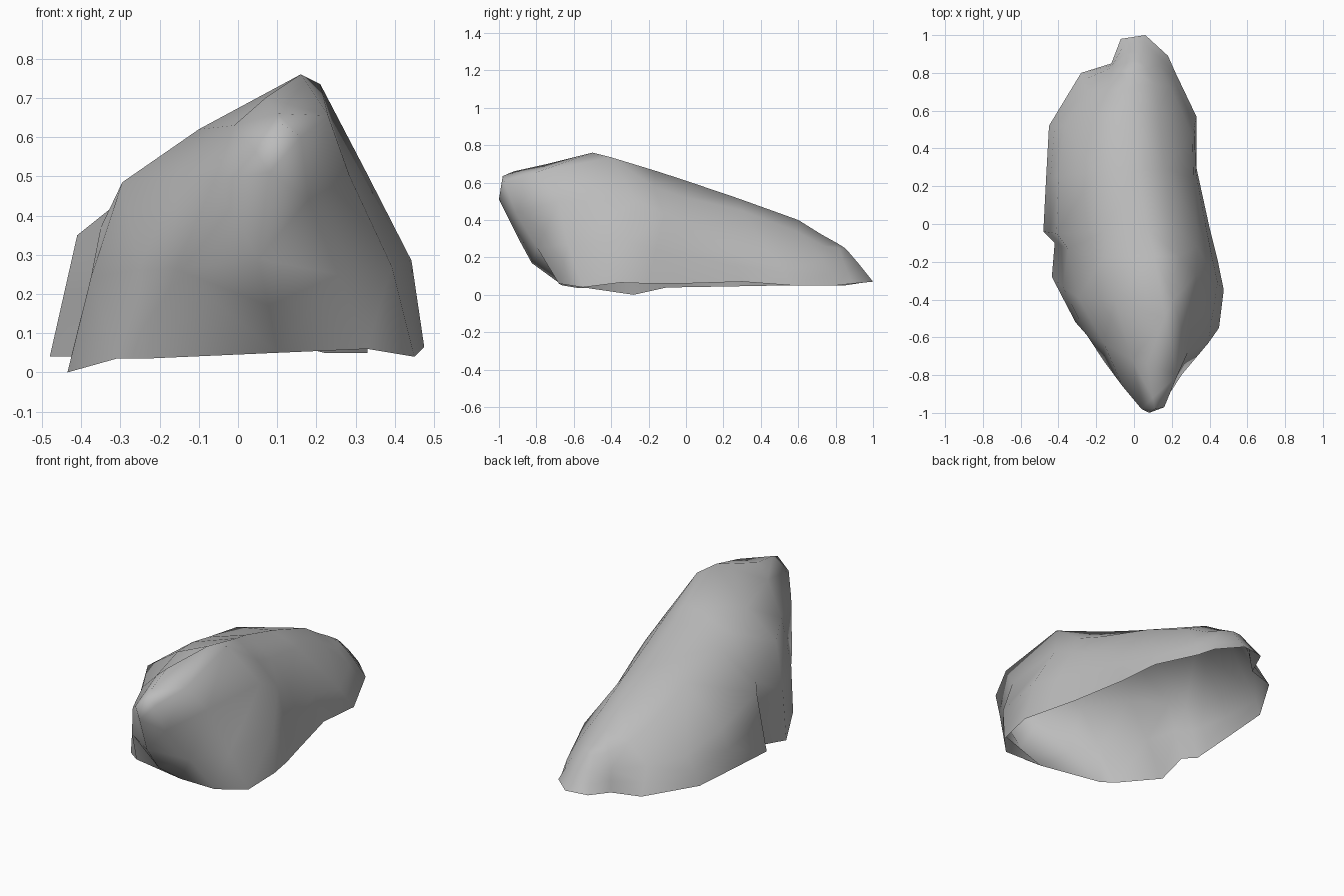
import bpy
import bmesh
from mathutils import Vector

cube = bpy.data.objects.get("Cube")
if cube:
    bpy.data.objects.remove(cube, do_unlink=True)

# Crest line, from the overhanging nose to the low tail
crest = [(.11, -.98, .635), (.1, -.92, .66), (.07, -.74, .7), (.16, -.5, .76),
         (.11, -.17, .665), (.07, -.03, .62), (.02, .28, .515), (0, .6, .4),
         (0, .72, .325), (0, .81, .275), (.01, .85, .25)]

# Each rib is: foot on the ground, shoulder, roof edge, bulge of the flank
nose_rib = ((.1, -.66, .05), (.05, -.89, .29), (.08, -1, .51), .05)
left_ribs = [
    ((.33, -.68, .06), (.18, -.91, .44), (.16, -.97, .6), 0),
    ((.45, -.55, .04), (.285, -.68, .5), (.23, -.8, .655), .03),
    ((.475, -.35, .065), (.33, -.27, .505), (.21, -.4, .735), .04),
    ((.445, -.2, .06), (.335, -.12, .43), (.24, -.17, .575), .02),
    ((.4, -.02, .06), (.33, 0, .37), (.22, -.02, .525), .015),
    ((.33, .3, .07), (.315, .24, .245), (.16, .3, .45), .005),
    ((.33, .57, .05), (.31, .47, .185), (.13, .6, .335), 0),
    ((.22, .8, .05), (.19, .73, .19), (.11, .74, .26), .01),
    ((.18, .89, .06), (.13, .84, .18), (.07, .82, .25), 0),
    ((.06, 1, .07), (.05, .92, .17), (.03, .86, .24), 0),
]
right_ribs = [
    ((-.24, -.57, .035), (-.06, -.86, .49), (.04, -.98, .57), .015),
    ((-.31, -.52, .035), (-.16, -.63, .49), (-.01, -.72, .63), .02),
    ((-.435, -.28, 0), (-.295, -.39, .485), (-.1, -.4, .62), .01),
    ((-.42, -.1, .04), (-.35, -.13, .37), (-.16, -.18, .575), 0),
    ((-.48, -.04, .04), (-.41, -.05, .35), (-.16, -.04, .55), 0),
    ((-.465, .25, .045), (-.4, .25, .26), (-.2, .28, .475), .01),
    ((-.45, .52, .05), (-.37, .52, .2), (-.19, .58, .36), .01),
    ((-.28, .8, .05), (-.25, .71, .18), (-.14, .71, .29), .01),
    ((-.12, .85, .05), (-.11, .83, .17), (-.08, .81, .255), 0),
    ((-.07, .98, .07), (-.04, .91, .17), (-.02, .86, .24), 0),
]


def outward(point):
    """Horizontal direction away from the long spine of the rock."""
    spine_y = max(-.4, min(.4, point.y))
    return Vector((point.x - .05, point.y - spine_y, 0)).normalized()


bm = bmesh.new()
crest_verts = [bm.verts.new(p) for p in crest]


def add_rib(rib, station):
    """Vertices of one rib from the ground up to the shared crest."""
    foot, shoulder, roof = (Vector(p) for p in rib[:3])
    flank = foot.lerp(shoulder, .5)
    flank += outward(flank) * rib[3]
    points = (foot, flank, shoulder, roof)
    return [bm.verts.new(p) for p in points] + [crest_verts[station]]


# Ribs run once around the rock; the underside stays open
columns = [add_rib(nose_rib, 0)]
columns += [add_rib(rib, i + 1) for i, rib in enumerate(left_ribs)]
columns += [add_rib(rib, i + 1) for i, rib in reversed(list(enumerate(right_ribs)))]

for a, b in zip(columns, columns[1:] + columns[:1]):
    for low in range(len(a) - 1):
        corners = [a[low], b[low], b[low + 1], a[low + 1]]
        bm.faces.new(list(dict.fromkeys(corners)))

bmesh.ops.triangulate(bm, faces=bm.faces[:])
bmesh.ops.recalc_face_normals(bm, faces=bm.faces[:])
for face in bm.faces:
    face.smooth = True

mesh = bpy.data.meshes.new("boulder")
bm.to_mesh(mesh)
bm.free()

# Plain grey stone
stone = bpy.data.materials.new("grey_stone")
stone.use_nodes = True
grey = (.5, .5, .5, 1)
stone.diffuse_color = grey
stone.node_tree.nodes["Principled BSDF"].inputs["Base Color"].default_value = grey
mesh.materials.append(stone)

boulder = bpy.data.objects.new("boulder", mesh)
bpy.context.collection.objects.link(boulder)
